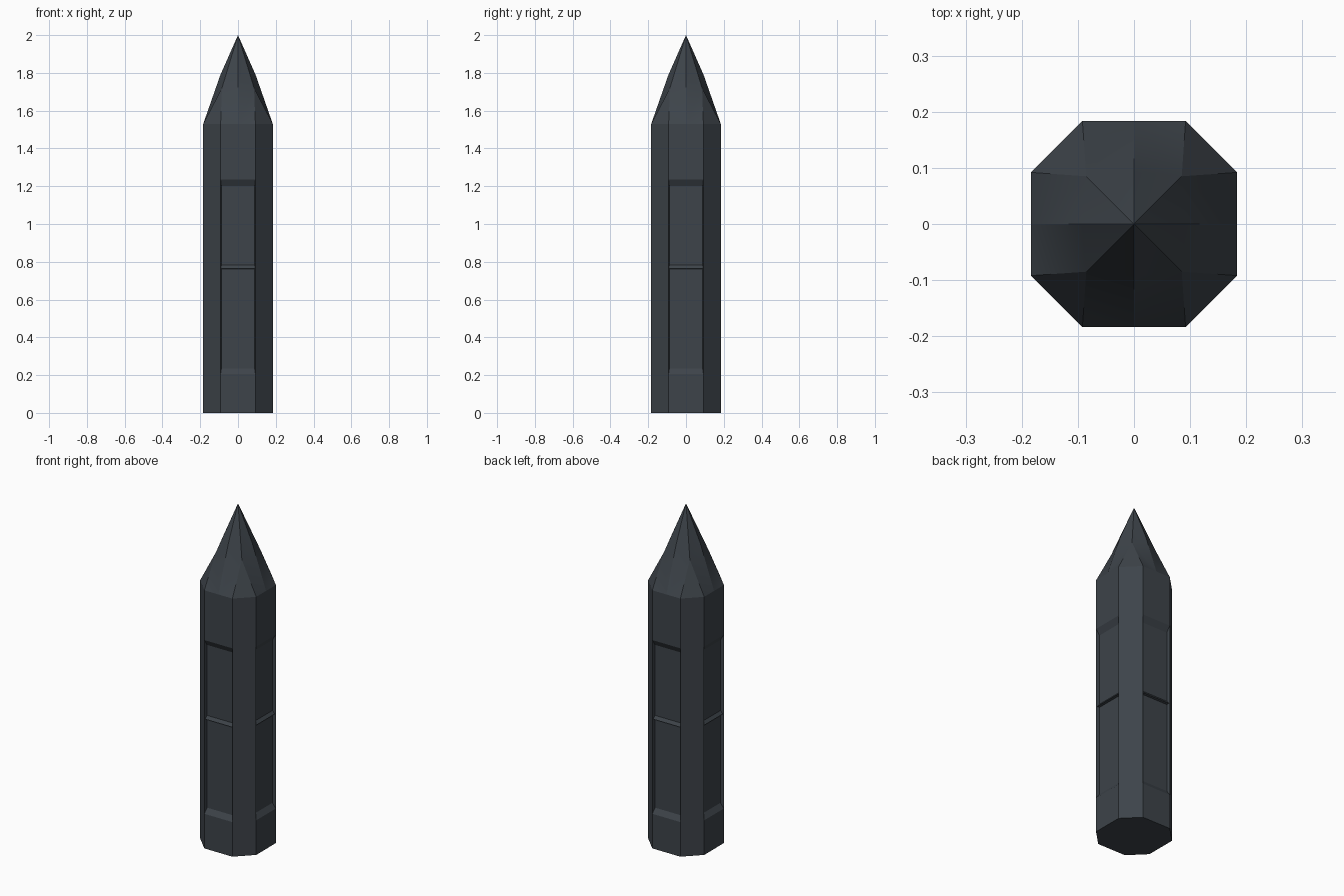
import bpy, bmesh
from math import pi, radians
from mathutils import Matrix, Vector

old = bpy.data.objects.get("Cube")
if old:
    bpy.data.objects.remove(old, do_unlink=True)

HALF, EDGE = 0.184, 0.092        # half width of the post, half width of a flat side
SHOULDER, TOP = 1.53, 2.0        # where the tip starts, where it ends
DEPTH, RIDGE = 0.02, 0.014       # panel recess, ridge across the panel

slate = bpy.data.materials.new("dark slate")
slate.use_nodes = True
colour = (0.047, 0.057, 0.068, 1)
slate.diffuse_color = colour
slate.node_tree.nodes["Principled BSDF"].inputs["Base Color"].default_value = colour


def four_sided(name, faces, extra=()):
    """Repeat the faces of the front side around z and join them into one object."""
    bm = bmesh.new()
    for turn in range(4):
        spin = Matrix.Rotation(turn * pi / 2, 3, "Z")
        for face in faces:
            bm.faces.new([bm.verts.new(spin @ Vector(p)) for p in face])
    for face in extra:
        bm.faces.new([bm.verts.new(p) for p in face])
    bmesh.ops.remove_doubles(bm, verts=bm.verts, dist=0.0005)
    bmesh.ops.recalc_face_normals(bm, faces=bm.faces)
    mesh = bpy.data.meshes.new(name)
    bm.to_mesh(mesh)
    bm.free()
    mesh.materials.append(slate)
    obj = bpy.data.objects.new(name, mesh)
    bpy.context.collection.objects.link(obj)
    return obj


def row(z, depth=0.0):
    """Left and right ends of a level line on the front side."""
    x = EDGE - 0.2 * depth
    return (-x, -HALF + depth, z), (x, -HALF + depth, z)


def strip(lower, upper):
    return [lower[0], lower[1], upper[1], upper[0]]


# Post: flat side with a recessed panel, plus one chamfer
panel = [row(0.205), row(0.235, DEPTH), row(0.762, DEPTH), row(0.764, DEPTH - RIDGE),
         row(0.782, DEPTH), row(1.2, DEPTH), row(1.235)]
rows = [row(0)] + panel + [row(SHOULDER)]
side = [strip(a, b) for a, b in zip(rows, rows[1:])]
side += [[r[0] for r in panel], [r[1] for r in panel]]
side.append([(EDGE, -HALF, 0), (HALF, -EDGE, 0), (HALF, -EDGE, SHOULDER),
             (EDGE, -HALF, SHOULDER), (EDGE, -HALF, 1.235), (EDGE, -HALF, 0.205)])
base = [(HALF, -EDGE, 0), (HALF, EDGE, 0), (EDGE, HALF, 0), (-EDGE, HALF, 0),
        (-HALF, EDGE, 0), (-HALF, -EDGE, 0), (-EDGE, -HALF, 0), (EDGE, -HALF, 0)]
four_sided("post", side, [base])

# Tip: faceted spire with a corner facet over each chamfer
apex = (0, 0, TOP)
mid_front, mid_left = (0, -0.093, 1.79), (0.093, 0, 1.79)
corner = (0.085, -0.085, 1.72)
foot = (0, -HALF, SHOULDER)
front_foot, left_foot = (EDGE, -HALF, SHOULDER), (HALF, -EDGE, SHOULDER)
tip = four_sided("tip", [
    [foot, front_foot, corner], [foot, corner, mid_front],
    [front_foot, left_foot, corner],
    [left_foot, (HALF, 0, SHOULDER), corner], [(HALF, 0, SHOULDER), mid_left, corner],
    [mid_front, corner, apex], [corner, mid_left, apex]])

bpy.ops.object.select_all(action="DESELECT")
tip.select_set(True)
bpy.context.view_layer.objects.active = tip
bpy.ops.object.shade_smooth_by_angle(angle=radians(30))
